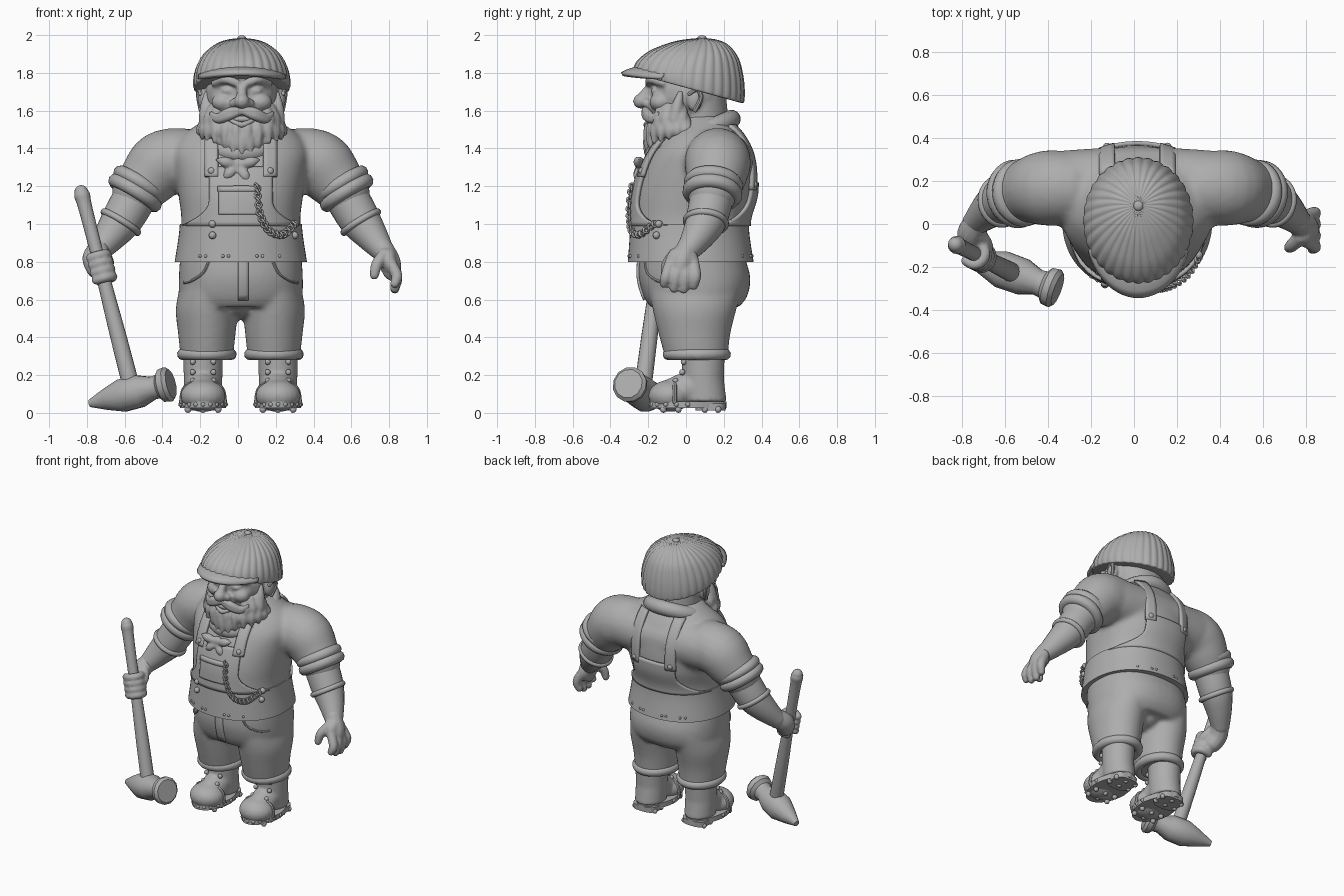
import bpy, bmesh, math
from mathutils import Vector

if "Cube" in bpy.data.objects:
    bpy.data.objects.remove(bpy.data.objects["Cube"])

grey = bpy.data.materials.new("clay_grey")
grey.diffuse_color = (0.42, 0.42, 0.42, 1)
grey.use_nodes = True
grey.node_tree.nodes["Principled BSDF"].inputs["Base Color"].default_value = grey.diffuse_color
CX = 0.015


def finish(name, bm, angle=40):
    bmesh.ops.recalc_face_normals(bm, faces=bm.faces)
    me = bpy.data.meshes.new(name)
    bm.to_mesh(me); bm.free()
    ob = bpy.data.objects.new(name, me)
    bpy.context.collection.objects.link(ob)
    me.materials.append(grey)
    select(ob)
    bpy.ops.object.shade_smooth_by_angle(angle=math.radians(angle))
    return ob


def select(*obs):
    bpy.ops.object.select_all(action='DESELECT')
    for o in obs:
        o.select_set(True)
    bpy.context.view_layer.objects.active = obs[0]


def spline(rows, steps=5):
    """Catmull-Rom through tuples of any length."""
    out, n = [], len(rows)
    for i in range(n - 1):
        p = [rows[max(0, min(n - 1, i + k))] for k in (-1, 0, 1, 2)]
        for s in range(steps):
            t = s / steps
            out.append(tuple(.5 * (2*b + (c-a)*t + (2*a-5*b+4*c-d)*t*t + (3*b-a-3*c+d)*t**3)
                             for a, b, c, d in zip(*p)))
    return out + [tuple(rows[-1])]


def skin(name, rings, angle=40, closed=False):
    bm = bmesh.new()
    vs = [[bm.verts.new(p) for p in r] for r in rings]
    for a, b in zip(vs, vs[1:] + vs[:1] if closed else vs[1:]):
        for i in range(len(a)):
            j = (i + 1) % len(a)
            bm.faces.new((a[i], a[j], b[j], b[i]))
    if not closed:
        bm.faces.new(vs[0]); bm.faces.new(vs[-1])
    return finish(name, bm, angle)


def loft(name, rows, n=48, p=2.0, grow=0):
    """Rows are (z, centre x, centre y, radius x, radius y)."""
    e = lambda v: math.copysign(abs(v) ** (2 / p), v)
    ang = [2 * math.pi * i / n for i in range(n)]
    return skin(name, [[(cx + (rx + grow) * e(math.cos(a)), cy + (ry + grow) * e(math.sin(a)), z)
                        for a in ang] for z, cx, cy, rx, ry in rows])


def tube(name, pts, n=12, steps=4, rounded=True, angle=40, closed=False):
    """Points are (x, y, z, radius)."""
    pts = spline(pts, steps) if steps > 1 else pts
    P = [Vector(p[:3]) for p in pts]
    R = [p[3] for p in pts]
    N = len(P)
    if closed:
        T = [(P[(i + 1) % N] - P[i - 1]).normalized() for i in range(N)]
    else:
        T = [(P[min(i + 1, N - 1)] - P[max(i - 1, 0)]).normalized() for i in range(N)]
    sec = list(zip(P, R, T))
    if rounded and not closed:
        caps = [(math.sin(a), math.cos(a)) for a in (.4, .8, 1.2, 1.5)]
        sec = ([(P[0] - T[0]*R[0]*s, R[0]*c, T[0]) for s, c in reversed(caps)] + sec
               + [(P[-1] + T[-1]*R[-1]*s, R[-1]*c, T[-1]) for s, c in caps])
    u, rings = T[0].orthogonal().normalized(), []
    for c, r, t in sec:
        u = (u - t * u.dot(t)).normalized()
        v = t.cross(u)
        rings.append([c + r * (u * math.cos(2*math.pi*i/n) + v * math.sin(2*math.pi*i/n)) for i in range(n)])
    return skin(name, rings, angle, closed)


def ball(name, loc, s, seg=20):
    bm = bmesh.new()
    bmesh.ops.create_uvsphere(bm, u_segments=seg, v_segments=seg * 2 // 3, radius=1)
    s = s if isinstance(s, tuple) else (s, s, s)
    bmesh.ops.scale(bm, vec=s, verts=bm.verts)
    bmesh.ops.translate(bm, vec=loc, verts=bm.verts)
    return finish(name, bm, 80)


def ring(name, loc, axis, R, r, n=40, m=10):
    axis = Vector(axis).normalized()
    u = axis.orthogonal().normalized(); v = axis.cross(u)
    pts = [Vector(loc) + R * (u * math.cos(2*math.pi*i/n) + v * math.sin(2*math.pi*i/n)) for i in range(n)]
    return tube(name, [(*q, r) for q in pts], m, 1, False, 80, True)


def join(name, obs):
    select(*obs)
    bpy.ops.object.join()
    obs[0].name = name
    return obs[0]


def fuse(name, obs, voxel=.014, smooth=4):
    ob = join(name, obs)
    rm = ob.modifiers.new("fuse", 'REMESH')
    rm.mode, rm.voxel_size, rm.use_smooth_shade = 'VOXEL', voxel, True
    sm = ob.modifiers.new("soften", 'SMOOTH')
    sm.factor, sm.iterations = .5, smooth
    return ob


def surf(rows, x, z, side, p=2.0):
    """y of a lofted body at x, z; side -1 is the front, 1 the back."""
    for a, b in zip(rows, rows[1:]):
        if min(a[0], b[0]) <= z <= max(a[0], b[0]):
            t = (z - a[0]) / ((b[0] - a[0]) or 1)
            _, cx, cy, rx, ry = [q + (w - q) * t for q, w in zip(a, b)]
            k = min(.97, abs((x - cx) / rx))
            return cy + side * ry * (1 - k ** p) ** (1 / p)
    return 0


def patch(name, rows, z0, z1, left, right, side, lift=.012, p=2.0, nu=16, nz=14):
    """Cloth panel lying on a lofted body between two edge functions of z."""
    bm = bmesh.new()
    g = []
    for j in range(nz + 1):
        z = z0 + (z1 - z0) * j / nz
        xs = [left(z) + (right(z) - left(z)) * i / nu for i in range(nu + 1)]
        g.append([bm.verts.new((x, surf(rows, x, z, side, p) + side * lift, z)) for x in xs])
    for j in range(nz):
        for i in range(nu):
            bm.faces.new((g[j][i], g[j][i+1], g[j+1][i+1], g[j+1][i]))
    ob = finish(name, bm)
    so = ob.modifiers.new("cloth", 'SOLIDIFY')
    so.thickness, so.offset = .02, 0
    return ob


# ---- shirt: torso, shoulders and upper arms
TP = 2.2
torso = spline([(.80, CX, .025, .342, .325), (1.0, CX, .02, .315, .305), (1.15, CX, .045, .33, .318),
                (1.28, CX, .065, .35, .30), (1.38, CX, .08, .36, .265), (1.46, CX, .09, .32, .215),
                (1.52, CX, .09, .24, .17), (1.58, CX, .08, .15, .13)], 6)
arm = [(.33, .168, 1.34, .172), (.42, .167, 1.315, .176), (.49, .158, 1.24, .158), (.55, .14, 1.17, .135)]
shirt = [loft("torso", torso, p=TP),
         tube("upper_back", [(CX - .32, .185, 1.33, .16), (CX, .2, 1.33, .16), (CX + .32, .185, 1.33, .16)], 24)]
for s in (-1, 1):
    shirt.append(tube("upper_arm", [(CX + s*x, y, z, r) for x, y, z, r in arm], 24))
fuse("shirt", shirt, .016, 7)

# ---- rolled sleeves, forearms, wrist bands
AX = (.52, -.1, -.85)
for s in (-1, 1):
    M = lambda x, y, z: (CX + s * x, y, z)
    ax = (s * AX[0], AX[1], AX[2])
    ring("sleeve_roll", M(.56, .14, 1.165), ax, .122, .038)
    ring("sleeve_fold", M(.535, .145, 1.21), ax, .122, .036)
    tube("forearm", [(*M(.55, .14, 1.16), .115), (*M(.625, .11, 1.03), .110),
                     (*M(.69, .065, .94), .088), (*M(.75, .01, .86), .062)], 24)
    ring("wrist_band", M(.635, .105, 1.01), ax, .105, .018)

# ---- open hand
hand = [tube("palm", [(.76, .01, .88, .058), (.80, -.02, .80, .062), (.815, -.035, .75, .05)]),
        ball("palm_side", (.80, -.02, .80), (.047, .09, .08))]
for i, tip in enumerate((.675, .65, .645, .665)):
    y = -.105 + i * .052
    hand.append(tube("finger", [(.81, y*.8, .79, .031), (.842, y, .725, .03), (.83, y - .01, tip + .01, .025)]))
hand.append(tube("thumb", [(.775, -.06, .84, .034), (.735, -.1, .785, .031), (.722, -.11, .73, .025)]))
fuse("open_hand", hand, .009, 3)

# ---- sledgehammer
top, low = Vector((-.83, -.095, 1.17)), Vector((-.55, -.235, .08))
at = lambda t: top.lerp(low, t)
tube("hammer_handle", [(*at(t), r) for t, r in ((0, .036), (.02, .042), (.08, .037), (.35, .035),
                                                (.7, .043), (1, .046))], 16)
a, b = Vector((-.785, -.15, .05)), Vector((-.355, -.305, .155))
tube("hammer_head", [(*a.lerp(b, t), r) for t, r in
     ((0, .02), (.2, .058), (.4, .09), (.62, .088), (.78, .062), (.85, .066), (.89, .09), (.96, .095), (1, .078))],
     12, 1, False, 32)

# ---- gripping hand wrapped round the handle
d = (low - top).normalized()
u = Vector((0, 1, 0)); u = (u - d * u.dot(d)).normalized(); v = d.cross(u)
grip = [tube("grip_palm", [(-.73, .01, .87, .06), (-.757, -.045, .82, .068), (-.745, -.08, .77, .062)])]
for i in range(4):
    c = at(.315 + .036 * i)
    grip.append(tube("grip_finger", [(*(c + .05 * (u * math.cos(q) + v * math.sin(q))), .026)
                                     for q in (-.5, .4, 1.3, 2.2, 3.1, 4.0)]))
grip.append(tube("grip_thumb", [(-.72, -.05, .85, .034), (-.685, -.10, .80, .03), (-.70, -.16, .76, .026)]))
fuse("gripping_hand", grip, .009, 3)

# ---- trousers with turned-up cuffs
hips = spline([(.84, CX, .03, .32, .275), (.72, CX, .045, .328, .295), (.62, CX, .05, .325, .275),
               (.56, CX, .045, .29, .235)])
parts = [loft("hips", hips, p=2.3), ball("crotch", (CX, .045, .565), (.12, .18, .07))]
LEGS = ((-.165, -.185), (.19, .212))
for lx, bx in LEGS:
    o = math.copysign(.015, lx)
    parts.append(loft("leg", spline([(.68, lx - o, .05, .155, .25), (.55, lx, .045, .164, .222),
                                     (.42, lx, .045, .152, .19), (.29, lx, .055, .138, .165)])))
fuse("trousers", parts, .014, 5)
for lx, bx in LEGS:
    tube("trouser_cuff", [(lx + .127*math.cos(q), .057 + .15*math.sin(q), .31, .031)
                          for q in [i*math.pi/20 for i in range(40)]], 10, 1, False, 80, True)
patch("trouser_fly", hips, .6, .83, lambda z: .0, lambda z: .055, -1, .002, 2.3, 3, 8)
for s in (-1, 1):
    tube("pocket_seam", [(CX + s*x, surf(hips, CX + s*x, z, -1, 2.3) + .002, z, .008)
                         for x, z in ((.17, .8), (.2, .74), (.26, .7), (.30, .69))], 8)

# ---- hobnailed boots
for lx, bx in LEGS:
    fuse("boot", [loft("shaft", [(.06, bx, .1, .1, .115), (.18, bx, .09, .102, .11), (.31, bx, .09, .105, .115)]),
                  tube("instep", [(bx, .09, .15, .09), (bx, .0, .125, .09), (bx, -.08, .1, .08)], 16),
                  ball("toe", (bx, -.085, .09), (.12, .115, .085))], .011, 4)
    e = [(q, .122 - .022 * (math.sin(q) > 0) * math.sin(q)) for q in [i*math.pi/18 for i in range(36)]]
    skin("boot_sole", [[(bx + r*math.cos(q), .01 + .205*math.sin(q), z) for q, r in e] for z in (.025, .06)])
    loft("boot_heel", [(.012, bx, .13, .09, .08), (.05, bx, .13, .092, .082)], 24, 3)
    tube("toe_cap_edge", [(bx + x, y, z, .012) for x, y, z in ((-.115, -.06, .06), (-.095, -.06, .135),
         (0, -.065, .172), (.095, -.06, .135), (.115, -.06, .06))], 8)
    nails = [ball("nail", (bx + .08*i, y, .018), (.018, .018, .018), 8) for i in (-1, 0, 1) for y in (-.12, -.04, .1, .17)]
    nails += [ball("nail", (bx + .118*math.cos(q), .01 + .197*math.sin(q), .045), .014, 8)
              for q in [math.pi + i*math.pi/10 for i in range(11)]]
    join("boot_nails", nails)
    join("boot_studs", [ball("stud", (bx + s*.055, y, z), .016, 10) for s in (-1, 1)
                        for y, z in ((-.012, .27), (-.02, .215), (-.055, .17))])

# ---- overalls: skirt, bib, straps, pockets
loft("overall_skirt", [r for r in torso if r[0] <= 1.001], 64, TP, .008)
flare = lambda z: .165 + .14 * max(0, (1.12 - z) / .13) ** 2
patch("front_bib", torso, .99, 1.30, lambda z: CX - flare(z), lambda z: CX + flare(z), -1, p=TP, nu=24)
patch("back_bib", torso, .99, 1.22, lambda z: CX - flare(z), lambda z: CX + flare(z), 1, .008, p=TP, nu=24)
patch("bib_pocket", torso, 1.05, 1.2, lambda z: -.1, lambda z: .1, -1, .02, TP)
patch("bib_pocket_hem", torso, 1.17, 1.2, lambda z: -.105, lambda z: .105, -1, .024, TP, 8, 2)
for s in (-1, 1):
    for side, z0, lift in ((-1, 1.25, .02), (1, 1.18, .012)):
        mid = lambda z: CX + s * (.155 if side < 0 else .14)
        patch("strap", torso, z0, 1.52, lambda z: mid(z) - .035, lambda z: mid(z) + .035, side, lift, TP, 4)
        ball("strap_button", (mid(0), surf(torso, mid(0), z0 + .03, side, TP) + side*lift, z0 + .03), .02, 12)
    for z in (.94, 1.0):
        x = CX + s * (.15 if s < 0 else .285)
        ball("hip_button", (x, surf(torso, x, z, -1, TP) - .018, z), .02, 12)
join("hem_rivets", [ball("rivet", (x, surf(torso, x, .83, sd, TP) + sd*.008, .83), .009, 8)
                    for sd in (-1, 1) for x in (-.2, -.17, -.08, -.05, .1, .13, .22)])

# ---- watch chain
path = spline([(.1, 1.2), (.115, 1.06), (.165, .965), (.24, .945), (.295, 1.0)], 7)
links = []
for i, (x, z) in enumerate(path):
    loc = Vector((x, surf(torso, x, z, -1, TP) - .03, z))
    links.append(ring("link", loc, (0, 1, 0) if i % 2 else (.8, .3, .5), .016, .006, 12, 6))
join("watch_chain", links)

# ---- neckerchief
tube("scarf_collar", [(.02 + .19*math.sin(q), .035 - .205*math.cos(q), 1.465 - .09*math.cos(q), .05)
                      for q in [i*math.pi/20 for i in range(40)]], 14, 1, False, 80, True)
scarf = [ball("knot", (.0, -.235, 1.315), (.038, .028, .034))]
for x, z in ((-.11, 1.34), (.11, 1.34), (-.075, 1.24), (.06, 1.22)):
    scarf.append(tube("tail", [(0, -.24, 1.31, .015), (x*.6, -.25, 1.31 + (z-1.31)*.6, .03), (x, -.25, z, .01)]))
fuse("scarf_knot", scarf, .009, 2)

# ---- head and face
H = .02
face = [ball("skull", (H, .01, 1.69), (.195, .2, .2)), ball("jaw", (H, -.05, 1.57), (.17, .14, .11)),
        loft("neck", [(1.44, H, .08, .16, .15), (1.6, H, .07, .165, .15), (1.7, H, .06, .17, .15)]),
        ball("nose", (H, -.236, 1.65), (.042, .045, .04)), ball("upper_lip", (H, -.17, 1.61), (.08, .045, .04)),
        tube("nose_bridge", [(H, -.185, 1.735, .022), (H, -.215, 1.69, .028), (H, -.235, 1.655, .034)])]
for s in (-1, 1):
    face += [ball("cheek", (H + s*.095, -.135, 1.645), (.066, .058, .05)),
             ball("nostril", (H + s*.04, -.21, 1.64), .026),
             tube("brow", [(H + s*.025, -.195, 1.745, .022), (H + s*.085, -.185, 1.765, .024), (H + s*.145, -.12, 1.745, .02)]),
             ball("eyelid", (H + s*.075, -.162, 1.705), (.036, .024, .02)),
             ball("ear", (H + s*.2, .045, 1.66), (.032, .042, .066))]
fuse("head", face, .010, 3)
for s in (-1, 1):
    tube("ear_rim", [(H + s*.218, .02, 1.69, .012), (H + s*.228, .06, 1.715, .014),
                     (H + s*.228, .08, 1.67, .013), (H + s*.215, .05, 1.605, .014)], 8)

# ---- beard locks, moustache and mouth
beard = [ball("beard_base", (H, -.075, 1.51), (.195, .125, .085))]
for row, (z, r, drop) in enumerate(((1.585, .195, .07), (1.525, .212, .07), (1.48, .155, .07))):
    for i in range(13):
        q = (i - 6 + .5 * (row % 2)) * .27
        if row == 0 and abs(q) < .75 or row == 2 and abs(q) > 1.3:
            continue
        sx, cy = math.sin(q), math.cos(q)
        P = lambda k, zz, w: (H + r*k*sx, -.03 - .165*k*cy, zz, w)
        beard.append(tube("lock", [P(.85, z + .03, .03), P(1.0, z - .03, .034),
                                   P(1.12 - .12*row*(1 - cy), z - drop - .035*cy*cy, .011)], 10, 3))
for s in (-1, 1):
    beard.append(tube("sideburn", [(H + s*.185, -.03, 1.69, .016), (H + s*.19, -.045, 1.63, .03), (H + s*.195, -.06, 1.55, .035)]))
fuse("beard", beard, .010, 2)
whiskers = []
for s in (-1, 1):
    for k in (0, 1):
        whiskers.append(tube("whisker", [(H + s*.01, -.212, 1.607 - .012*k, .02), (H + s*.07, -.21, 1.592 - .02*k, .025),
                                         (H + s*.125, -.178, 1.565 - .012*k, .022), (H + s*.165, -.145, 1.59 - .02*k, .009)]))
fuse("moustache", whiskers, .008, 2)
tube("lower_lip", [(H - .06, -.195, 1.55, .01), (H, -.21, 1.525, .016), (H + .06, -.195, 1.55, .01)], 10)
ball("teeth", (H, -.19, 1.555), (.055, .022, .018), 14)

# ---- ribbed cap with peak and top button
prof = spline([(0, .95), (.03, .99), (.2, .99), (.42, .93), (.66, .79), (.85, .56), (.95, .33), (1, .04)], 4)
cap = []
for h, sc in prof:
    loop = []
    for i in range(192):
        q = 2 * math.pi * i / 192
        k = sc * (1 + .024 * abs(math.cos(16 * q)) - .012)
        y0 = .015 + .295 * math.sin(q) * sc
        base = 1.717 - .27 * (y0 - .015)
        z = base + (1.985 - base) * h + .008 * sc * abs(math.cos(16 * q)) * h
        loop.append((H + .256*k*math.cos(q), .015 + .07*h*h + .293*k*math.sin(q), z))
    cap.append(loop)
skin("cap", cap, 60)
ball("cap_button", (H, .085, 1.985), (.024, .024, .014), 14)
peak = bmesh.new()
rows = []
for k, dz in ((.8, .012), (.95, .008), (1.08, -.004), (1.2, -.02)):
    rows.append([peak.verts.new((H + .235*min(k, 1.02)*math.sin(q), -.01 - .275*k*math.cos(q),
                                 1.813 + dz - .03*math.sin(q)**2)) for q in [(i - 12) * .1 for i in range(25)]])
for r0, r1 in zip(rows, rows[1:]):
    for i in range(24):
        peak.faces.new((r0[i], r0[i+1], r1[i+1], r1[i]))
so = finish("cap_peak", peak).modifiers.new("thick", 'SOLIDIFY')
so.thickness, so.offset = .022, 0
